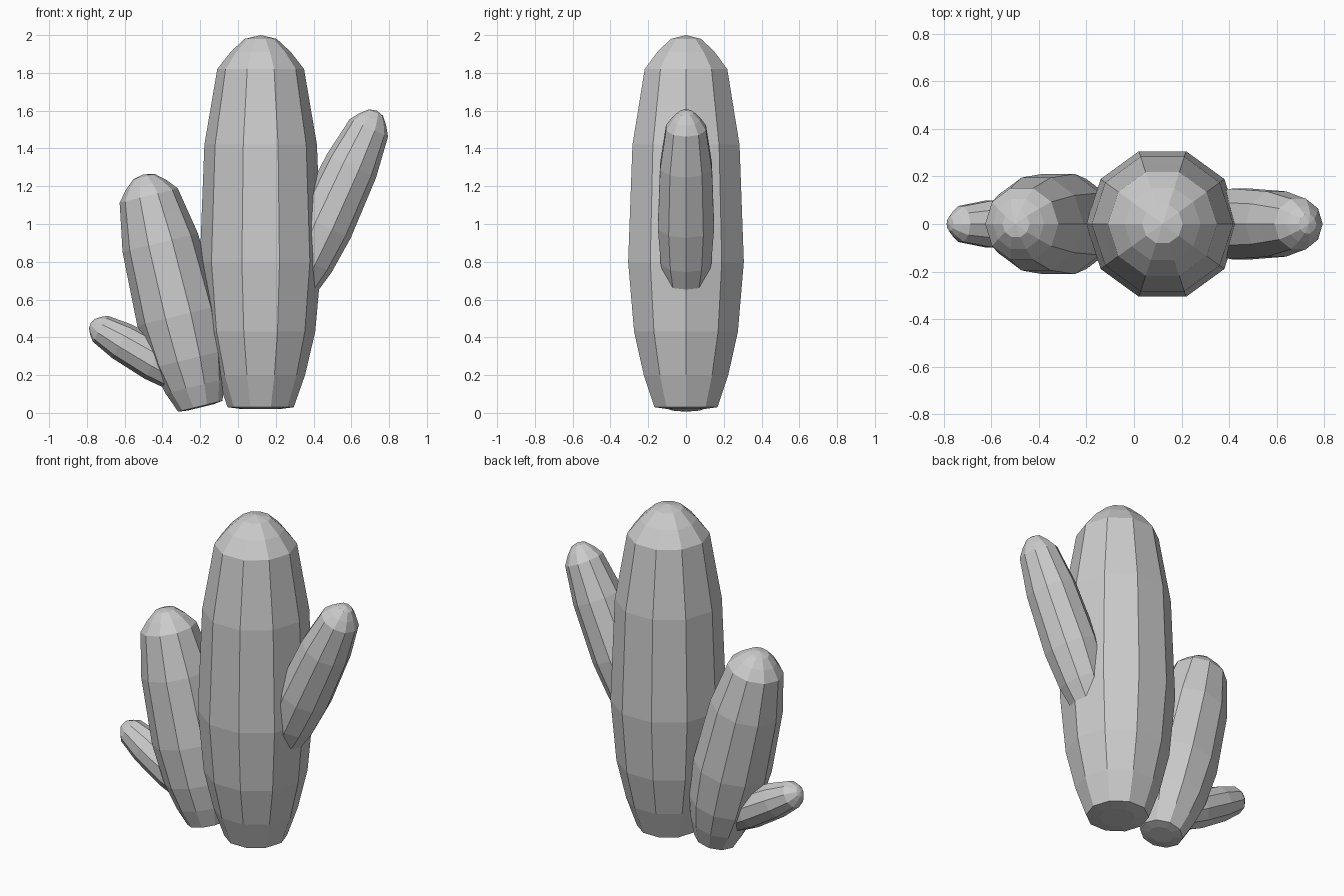
import bpy, bmesh, math
from mathutils import Matrix, Vector

if "Cube" in bpy.data.objects:
    bpy.data.objects.remove(bpy.data.objects["Cube"])

SIDES = 10
# Stem profile: (radius, height) measured for a stem of unit-like trunk size
PROFILE = [(0.10, -0.01), (0.175, 0.0), (0.235, 0.17), (0.289, 0.40), (0.322, 0.77),
           (0.298, 1.39), (0.262, 1.60), (0.230, 1.79), (0.160, 1.88), (0.085, 1.95)]
HEIGHT = 1.97


def stem(name, base, tip, girth):
    """Ten-sided rounded stem running from base to tip (x, z points in the y = 0 plane)."""
    dx, dz = tip[0] - base[0], tip[1] - base[1]
    stretch = math.hypot(dx, dz) / HEIGHT
    bm = bmesh.new()
    rings = []
    for r, h in PROFILE:
        rings.append([bm.verts.new((r * girth * math.cos(2 * math.pi * i / SIDES),
                                    r * girth * math.sin(2 * math.pi * i / SIDES),
                                    h * stretch)) for i in range(SIDES)])
    apex = bm.verts.new((0, 0, HEIGHT * stretch))
    bm.faces.new(rings[0][::-1])
    for low, high in zip(rings, rings[1:]):
        for i in range(SIDES):
            j = (i + 1) % SIDES
            bm.faces.new((low[i], low[j], high[j], high[i]))
    for i in range(SIDES):
        bm.faces.new((rings[-1][i], rings[-1][(i + 1) % SIDES], apex))
    # Lean the stem sideways and move it to its base
    bm.transform(Matrix.Translation(Vector((base[0], 0, base[1])))
                 @ Matrix.Rotation(math.atan2(dx, dz), 4, 'Y'))
    mesh = bpy.data.meshes.new(name)
    bm.to_mesh(mesh)
    bm.free()
    obj = bpy.data.objects.new(name, mesh)
    bpy.context.collection.objects.link(obj)
    return obj


# Tall upright trunk
stem("main_stem", (0.12, 0.03), (0.12, 2.0), 1.0)
# Shorter stem leaning left
stem("side_stem", (-0.20, 0.035), (-0.50, 1.263), 0.69)
# Arm growing from the right of the trunk
stem("right_arm", (0.275, 0.60), (0.735, 1.60), 0.485)
# Small arm growing from the left of the side stem
stem("small_left_arm", (-0.22, 0.15), (-0.78, 0.475), 0.345)
